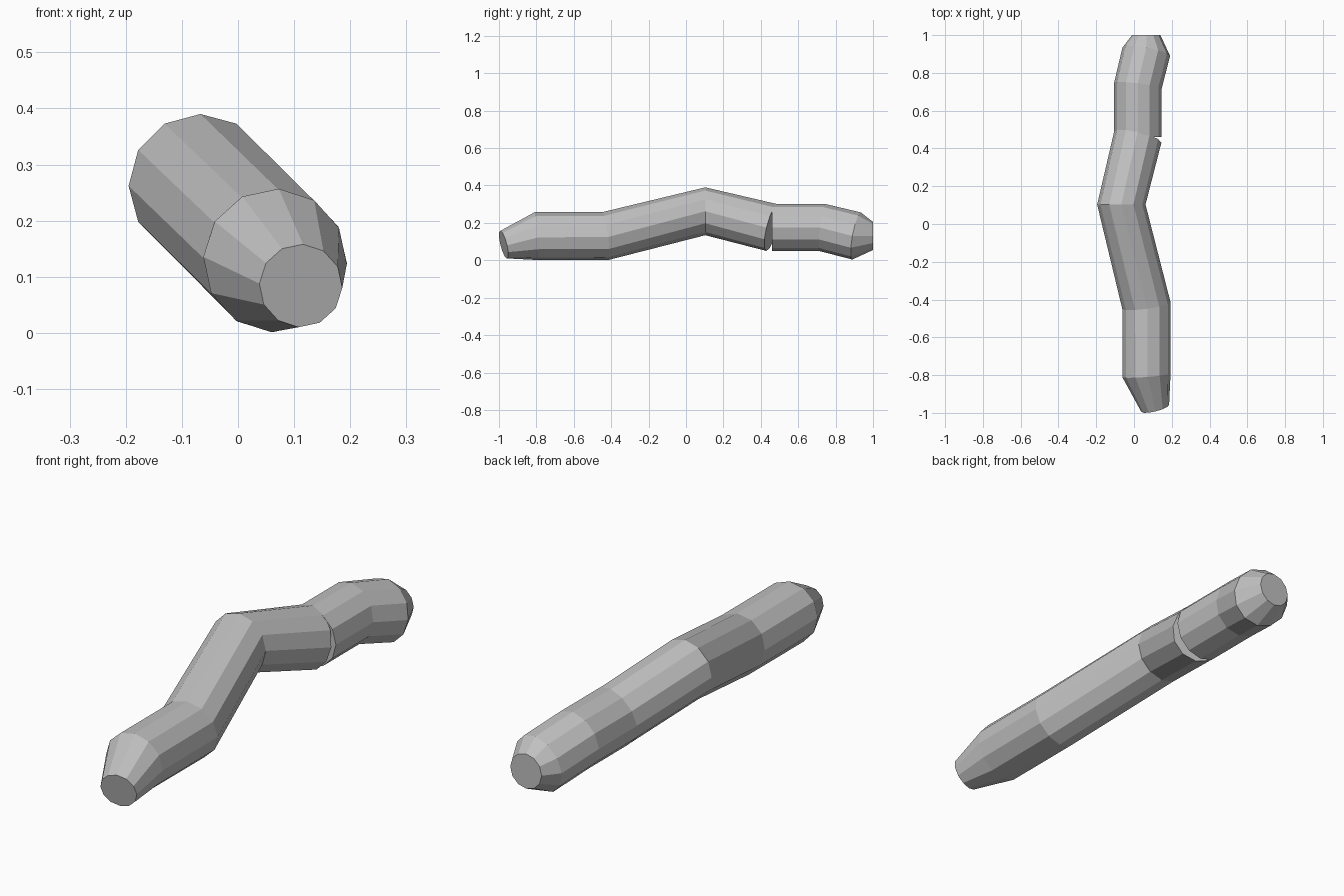
import bpy
import bmesh
from math import cos, sin, radians, tau

cube = bpy.data.objects.get("Cube")
if cube:
    bpy.data.objects.remove(cube, do_unlink=True)

SIDES = 12

# Single plain grey material
grey = bpy.data.materials.new("plain grey")
grey.use_nodes = True
colour = (0.53, 0.53, 0.53, 1)
grey.diffuse_color = colour
shader = next(n for n in grey.node_tree.nodes if n.type == "BSDF_PRINCIPLED")
shader.inputs["Base Color"].default_value = colour
shader.inputs["Roughness"].default_value = 0.8


def tube(name, stations):
    """Loft capped rings; each station is x, y, z, radius, tilt, twist.
    Tilt shears the ring along y so neighbouring segments meet in a mitre."""
    bm = bmesh.new()
    rings = []
    for x, y, z, radius, tilt, twist in stations:
        ring = []
        for i in range(SIDES):
            a = tau * i / SIDES + radians(twist)
            dx, dz = radius * cos(a), radius * sin(a)
            ring.append(bm.verts.new((x + dx, y + tilt * (dx - dz), z + dz)))
        rings.append(ring)
    for a, b in zip(rings, rings[1:]):
        for i in range(SIDES):
            j = (i + 1) % SIDES
            bm.faces.new((a[i], a[j], b[j], b[i]))
    bm.faces.new(rings[0])
    bm.faces.new(rings[-1])
    bmesh.ops.recalc_face_normals(bm, faces=bm.faces)
    mesh = bpy.data.meshes.new(name)
    bm.to_mesh(mesh)
    bm.free()
    mesh.materials.append(grey)
    obj = bpy.data.objects.new(name, mesh)
    bpy.context.collection.objects.link(obj)
    return obj


# Front body: tapered tip, straight length, rise to the hump, then descent
tube("front_body", [
    (0.112, -0.975, 0.084, 0.074, 0.24, -3),
    (0.066, -0.80, 0.129, 0.128, 0.08, -3),
    (0.066, -0.433, 0.129, 0.128, 0.13, -2),
    (-0.067, 0.103, 0.262, 0.128, 0.0, 0),
    (0.02, 0.46, 0.175, 0.125, -0.24, 0),
])

# Rear body: square-cut start, bend downward, short tapered tail
tube("rear_body", [
    (0.02, 0.46, 0.175, 0.126, 0.0, 0),
    (0.02, 0.73, 0.175, 0.126, -0.12, 0),
    (0.065, 0.912, 0.13, 0.126, -0.18, 0),
    (0.065, 1.0, 0.13, 0.075, 0.0, 0),
])
